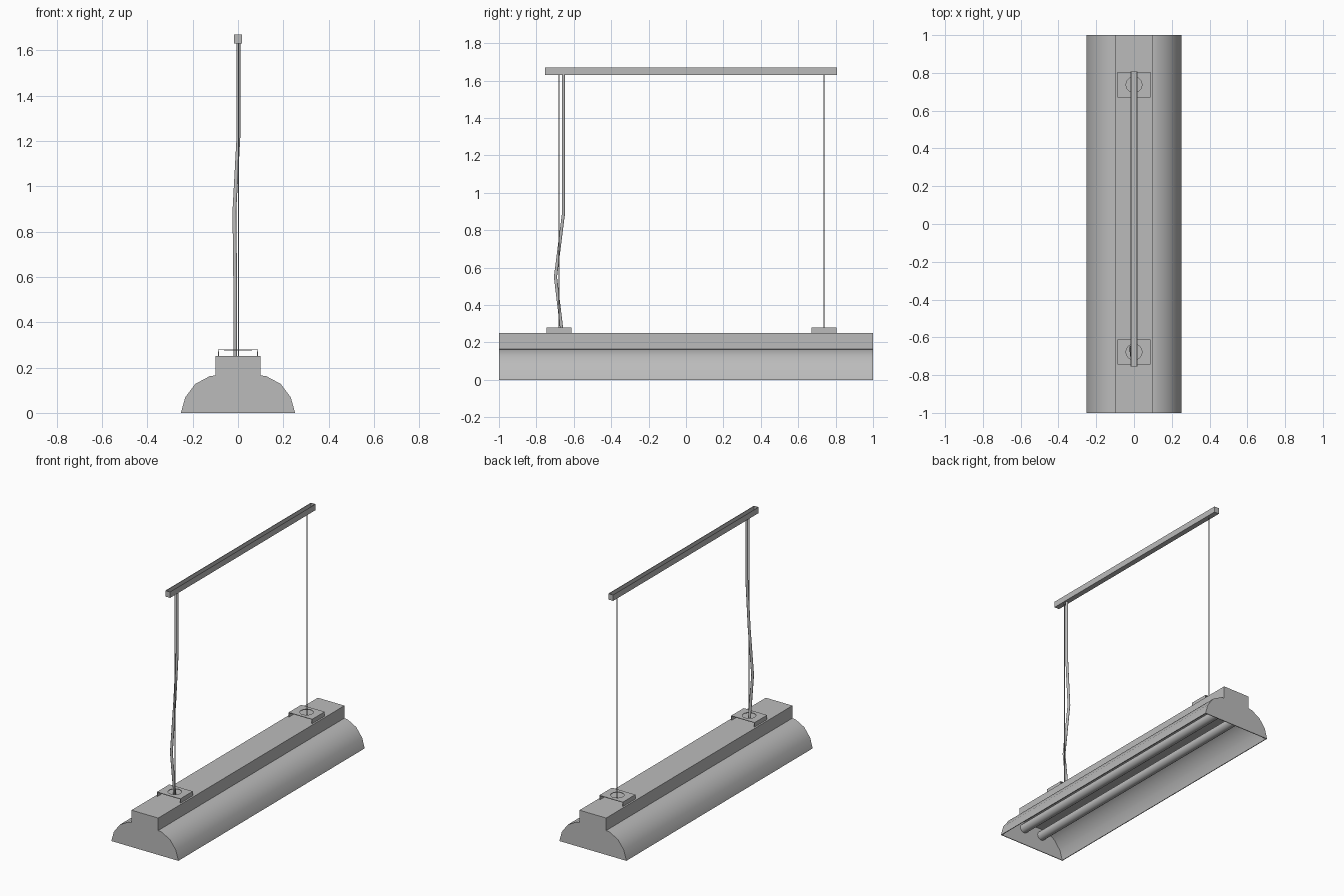
import bpy, bmesh, math
from mathutils import Vector

cube = bpy.data.objects.get("Cube")
if cube:
    bpy.data.objects.remove(cube, do_unlink=True)

grey = bpy.data.materials.new("light grey metal")
grey.use_nodes = True
COLOUR = (0.5, 0.5, 0.5, 1)
grey.diffuse_color = COLOUR
grey.node_tree.nodes["Principled BSDF"].inputs["Base Color"].default_value = COLOUR


def finish(name, bm, smooth=None):
    """Turn a bmesh into a named object, smooth below the given angle."""
    bmesh.ops.recalc_face_normals(bm, faces=bm.faces)
    mesh = bpy.data.meshes.new(name)
    bm.to_mesh(mesh)
    bm.free()
    mesh.materials.append(grey)
    obj = bpy.data.objects.new(name, mesh)
    bpy.context.collection.objects.link(obj)
    if smooth:
        bpy.ops.object.select_all(action='DESELECT')
        obj.select_set(True)
        bpy.context.view_layer.objects.active = obj
        bpy.ops.object.shade_smooth_by_angle(angle=math.radians(smooth))
    return obj


def prism(name, outline, y0, y1, smooth=None):
    """Extrude a closed x-z outline along y."""
    bm = bmesh.new()
    face = bm.faces.new([bm.verts.new((x, y0, z)) for x, z in outline])
    ext = bmesh.ops.extrude_face_region(bm, geom=[face])
    verts = [v for v in ext["geom"] if isinstance(v, bmesh.types.BMVert)]
    bmesh.ops.translate(bm, verts=verts, vec=(0, y1 - y0, 0))
    return finish(name, bm, smooth)


def box(name, x, y0, y1, z0, z1):
    return prism(name, [(-x, z0), (x, z0), (x, z1), (-x, z1)], y0, y1)


def mirrored(half):
    return half + [(-x, z) for x, z in reversed(half)]


def tube(name, points, radius, sides):
    """Sweep a round section along a list of points, with capped ends."""
    bm = bmesh.new()
    rings = []
    for p in points:
        p = Vector(p)
        ring = []
        for i in range(sides):
            a = math.tau * (i + 0.5) / sides
            ring.append(bm.verts.new(p + radius * Vector((math.cos(a), math.sin(a), 0))))
        rings.append(ring)
    for a, b in zip(rings, rings[1:]):
        for i in range(sides):
            j = (i + 1) % sides
            bm.faces.new((a[i], a[j], b[j], b[i]))
    bm.faces.new(rings[0])
    bm.faces.new(rings[-1])
    return finish(name, bm, 50)


# Curved reflector shade, a thin open sheet
T = 0.005
outer = [(0.252, 0), (0.233, 0.068), (0.188, 0.128), (0.125, 0.162), (0.1, 0.165)]
inner = [(x - T, max(0, z - T)) for x, z in reversed(outer)]
arc = mirrored(outer)
prism("reflector_shade", arc + [(-x, z) for x, z in reversed(inner)] + list(reversed(inner))[::-1],
      -1, 1, 35)

# Ballast housing on top of the shade
box("ballast_housing", 0.1, -1, 1, 0.16, 0.25)

# End plates closing both ends
plate = mirrored(outer + [(0.1, 0.25)])
for name, y in (("front", -1), ("back", 1)):
    prism(name + "_end_plate", plate, y, y - math.copysign(T, y))

# Two lamp tubes under the shade
for name, x in (("left", 0.071), ("right", -0.071)):
    bm = bmesh.new()
    bmesh.ops.create_cone(bm, cap_ends=True, segments=16, radius1=0.03, radius2=0.03, depth=1.98)
    for v in bm.verts:
        v.co = (v.co.x + x, v.co.z, v.co.y + 0.108)
    finish(name + "_lamp_tube", bm, 40)


def bracket(name, y, hx=0.088, hy=0.067, top=0.28, hole=0.042, n=24):
    """Folded plate with a round hole and two side flanges."""
    bm = bmesh.new()
    ring, rim = [], []
    for i in range(n):
        a = math.tau * i / n
        c, s = math.cos(a), math.sin(a)
        m = max(abs(c), abs(s))
        ring.append(bm.verts.new((hole * c, y + hole * s, top)))
        rim.append(bm.verts.new((hx * c / m, y + hy * s / m, top)))
    for i in range(n):
        j = (i + 1) % n
        bm.faces.new((ring[i], rim[i], rim[j], ring[j]))
    sides = [e for e in bm.edges if all(abs(abs(v.co.x) - hx) < 1e-5 for v in e.verts)]
    ext = bmesh.ops.extrude_edge_only(bm, edges=sides)
    for v in ext["geom"]:
        if isinstance(v, bmesh.types.BMVert):
            v.co.z = 0.25
    obj = finish(name, bm)
    mod = obj.modifiers.new("thickness", 'SOLIDIFY')
    mod.thickness = 0.004
    return obj


# Mounting brackets with suspension wires
for name, y in (("front", -0.678), ("back", 0.737)):
    bracket(name + "_bracket", y)
    tube(name + "_suspension_wire", [(0.002, y, 0.25), (0.002, y, 1.635)], 0.003, 8)

# Loose power cord hanging beside the front wire
tube("power_cord", [(0.002, -0.655, 1.635), (0.002, -0.655, 1.22), (-0.016, -0.655, 0.89),
                    (-0.012, -0.698, 0.55), (-0.012, -0.662, 0.25)], 0.009, 8)

# Ceiling rail: channel open at the top, closed at the ends
R, W = 0.018, 0.004
channel = mirrored([(R, 1.63), (R, 1.67), (R - W, 1.67), (R - W, 1.634)])
prism("ceiling_rail", channel, -0.755, 0.808)
for name, y in (("front", -0.755), ("back", 0.804)):
    box(name + "_rail_cap", R, y, y + W, 1.63, 1.67)
